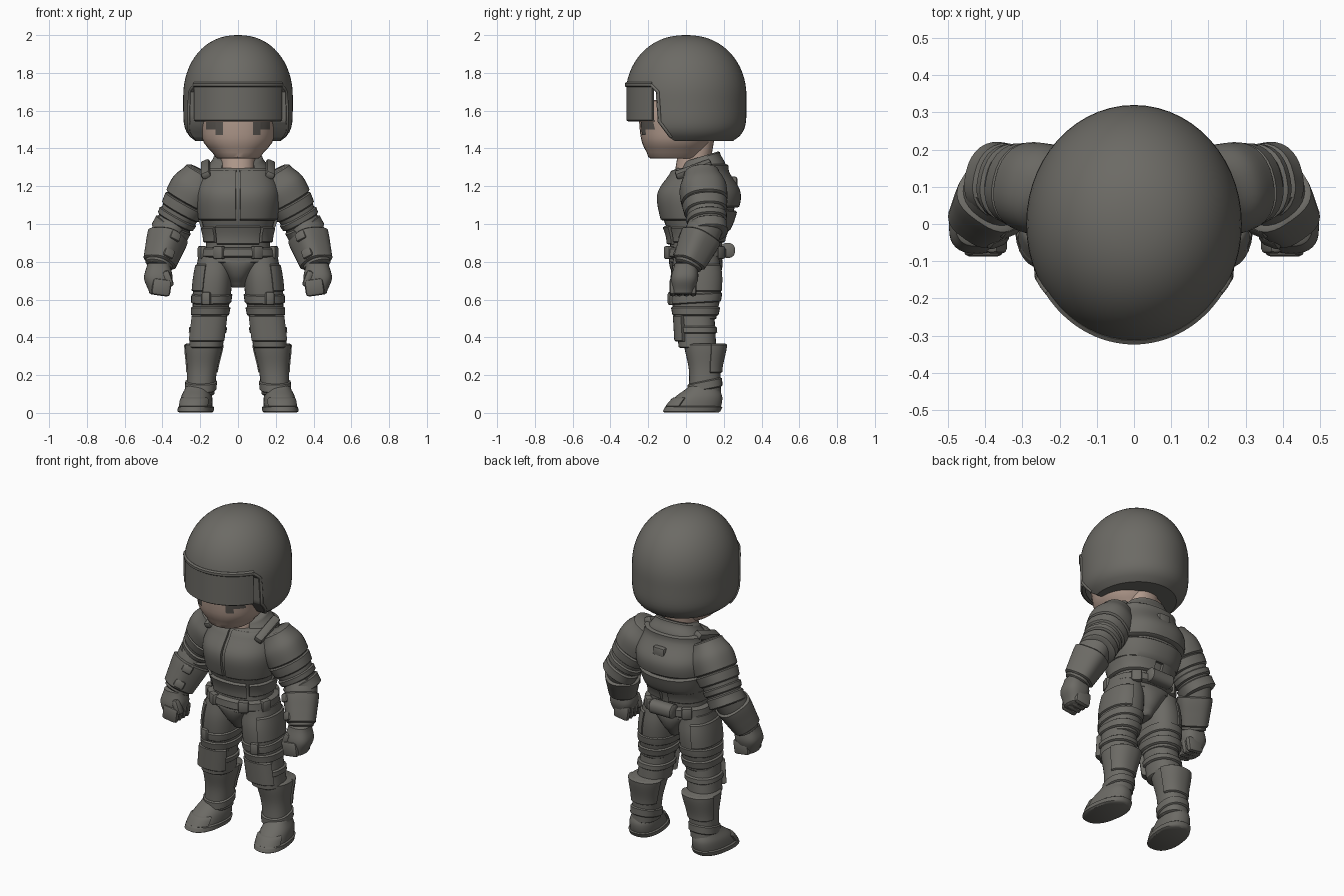
import bpy, bmesh
from math import sin, cos, pi, radians, copysign
from mathutils import Matrix, Vector

if "Cube" in bpy.data.objects:
    bpy.data.objects.remove(bpy.data.objects["Cube"])

FRONT, REAR = (215, 325), (15, 165)
Move = Matrix.Translation
parts = []


def material(name, *rgb):
    m = bpy.data.materials.new(name)
    m.use_nodes = True
    m.diffuse_color = (*rgb, 1)
    m.node_tree.nodes["Principled BSDF"].inputs["Base Color"].default_value = (*rgb, 1)
    return m


GREY = material("armour grey", .15, .145, .13)
SKIN = material("skin", .45, .33, .27)
DARK = material("eye dark", .1, .09, .08)


def spin(degrees, axis):
    return Matrix.Rotation(radians(degrees), 4, axis)


def finish(name, bm, mat=GREY, mirror=False, place=Matrix()):
    bm.transform(place)
    bmesh.ops.recalc_face_normals(bm, faces=bm.faces)
    mesh = bpy.data.meshes.new(name)
    bm.to_mesh(mesh)
    bm.free()
    mesh.materials.append(mat)
    ob = bpy.data.objects.new(name, mesh)
    bpy.context.collection.objects.link(ob)
    if mirror:
        ob.modifiers.new("mirror", "MIRROR").use_mirror_merge = False
    parts.append(ob)
    return ob


def loft(sections, arc=None, wall=.86, sides=32, power=2.3, shear=0):
    """Skin rounded sections (centre, x radius, y radius); an arc makes an open shell."""
    bm = bmesh.new()
    start, end = arc or (0, 360)
    angles = [radians(start + (end - start) * i / sides) for i in range(sides + bool(arc))]
    loop = [(a, 1) for a in angles] + [(a, wall) for a in reversed(angles) if arc]
    rows = []
    for centre, rx, ry in sections:
        row = []
        for a, scale in loop:
            x = copysign(abs(cos(a)) ** (2 / power), cos(a)) * rx * scale
            y = copysign(abs(sin(a)) ** (2 / power), sin(a)) * ry * scale
            row.append(bm.verts.new(centre + Vector((x, y, shear * y))))
        rows.append(row)
    for low, high in zip(rows, rows[1:]):
        for i in range(len(loop)):
            bm.faces.new((low[i - 1], low[i], high[i], high[i - 1]))
    bm.faces.new(rows[0])
    bm.faces.new(rows[-1])
    return bm


def sample(values, t):
    """Smooth curve through evenly spaced values."""
    last = len(values) - 1
    u = min(max(t, 0), 1) * last
    i = min(int(u), max(last - 1, 0))
    f = u - i
    a, b, c, d = [values[min(max(k, 0), last)] for k in range(i - 1, i + 3)]
    return b + f / 2 * (c - a + f * (2 * a - 5 * b + 4 * c - d + f * (3 * (b - c) + d - a)))


def shell(name, part, start, end, out, arc=None, mat=GREY, **look):
    """Stretch of a tube, grown outward, with chamfered rims."""
    at, place = part
    steps = 12 if end - start > .4 else 4
    sections = [at(start + (end - start) * i / steps, out) for i in range(steps + 1)]
    edge, lift = .01, Vector((0, 0, .007))
    rims = [(c + lift * sign, rx - edge, ry - edge)
            for (c, rx, ry), sign in ((sections[0], -1), (sections[-1], 1))]
    sections = [rims[0], *sections, rims[1]]
    paired = (place @ at(0)[0]).x > .01 or bool(arc and sum(arc) % 360 != 180)
    return finish(name, loft(sections, arc, **look), mat, paired, place)


def tube(name, a, b, wide, deep=None, place=Matrix(), **look):
    """Body part from a to b with evenly spaced radii; returns its surface for plates."""
    a, b = Vector(a), Vector(b)

    def at(t, out=0):
        return a + (b - a) * t, sample(wide, t) + out, sample(deep or wide, t) + out
    shell(name, (at, place), 0, 1, 0, **look)
    return at, place


def limb(name, a, b, radii):
    """Tube whose sections stand square to its direction."""
    run = Vector(b) - Vector(a)
    place = Move(a) @ run.to_track_quat("Z", "Y").to_matrix().to_4x4()
    return tube(name, (0, 0, 0), (0, 0, run.length), radii, place=place)


def box(name, place, size, bevel=.012):
    bm = bmesh.new()
    bmesh.ops.create_cube(bm, size=1)
    bm.transform(Matrix.Diagonal((*size, 1)))
    bmesh.ops.bevel(bm, geom=bm.edges[:], offset=bevel, segments=2, affect="EDGES", profile=.5)
    finish(name, bm, mirror=place.translation.x > .01, place=place)


def clip(name, part, t, angle, size, out=.02):
    """Small box sitting on the surface of a tube, facing outward."""
    at, place = part
    centre, rx, ry = at(t, out)
    spot = centre + Vector((rx * cos(radians(angle)), ry * sin(radians(angle)), 0))
    box(name, place @ Move(spot) @ spin(angle - 90, "Z"), size)


# Helmet shell with the face opening cut away
wide, deep, middle = .29, .32, 1.68
levels = [(-.24 * i / 10, 1 - .22 * (i / 10) ** 6) for i in range(10, 0, -1)]
levels += [(.32 * sin(i * pi / 32), cos(i * pi / 32) ** .9) for i in range(16)]
levels.append((.32, .03))
helmet = finish("helmet", loft([(Vector((0, 0, middle + h)), wide * s, deep * s) for h, s in levels],
                               sides=56, power=2))
opening = [(-.5, 1.74), (-.2, 1.74), (-.16, 1.7), (-.15, 1.54), (-.09, 1.46), (0, 1.4), (-.5, 1.4)]
bm = bmesh.new()
side = bm.faces.new([bm.verts.new((-.5, y, z)) for y, z in opening])
grown = bmesh.ops.extrude_face_region(bm, geom=[side])["geom"]
bmesh.ops.translate(bm, vec=(1, 0, 0), verts=[v for v in grown if isinstance(v, bmesh.types.BMVert)])
cutter = finish("opening_cutter", bm)
cut = helmet.modifiers.new("cut", "BOOLEAN")
cut.operation, cut.object, cut.solver = "DIFFERENCE", cutter, "EXACT"
graph = bpy.context.evaluated_depsgraph_get()
helmet.data = bpy.data.meshes.new_from_object(helmet.evaluated_get(graph))
helmet.modifiers.clear()
parts.remove(cutter)
bpy.data.objects.remove(cutter)

# Visor, brow lip and cheek trim
visor = tube("visor", (0, 0, 1.55), (0, 0, 1.73), [.284], [.316], arc=FRONT, wall=.93, power=2)
shell("brow_lip", visor, 1, 1.08, .008, arc=FRONT, wall=.93, power=2)
bpy.context.view_layer.update()
trim = bpy.data.curves.new("cheek_trim", "CURVE")
trim.dimensions, trim.bevel_depth = "3D", .008
path = [Vector((1, *p)).lerp(Vector((1, *q)), i / 4)
        for p, q in zip(opening[1:4], opening[2:5]) for i in range(5)]
hits = [helmet.ray_cast(p + Vector((0, .012, 0)), (-1, 0, 0)) for p in path]
points = [h[1] for h in hits if h[0]]
spline = trim.splines.new("POLY")
spline.points.add(len(points) - 1)
for point, spot in zip(spline.points, points):
    point.co = (*spot, 1)
trim.materials.append(GREY)
trim_object = bpy.data.objects.new("cheek_trim", trim)
bpy.context.collection.objects.link(trim_object)
trim_object.modifiers.new("mirror", "MIRROR")

# Head, neck and eyes
tube("head", (0, -.06, 1.355), (0, -.03, 1.65), [.12, .18, .2, .21, .2], [.14, .18, .2, .21, .2],
     mat=SKIN, power=2.2)
head = parts[-1]
tube("neck", (0, .03, 1.27), (0, .06, 1.45), [.09], mat=SKIN)
bpy.context.view_layer.update()
for name, inner, outer, low in (("eye", .08, .12, 1.47), ("eye_corner", .12, .17, 1.5)):
    bm = bmesh.new()
    bmesh.ops.create_grid(bm, x_segments=4, y_segments=4, size=.5)
    for v in bm.verts:
        x = inner + (outer - inner) * (v.co.x + .5)
        z = low + (1.54 - low) * (v.co.y + .5)
        v.co = head.ray_cast((x, -1, z), (0, 1, 0))[1] - Vector((0, .004, 0))
    finish(name, bm, DARK, True)

# Torso, collar, chest and back plates
torso = tube("torso", (0, .05, .8), (0, .07, 1.29), [.18, .17, .2, .21, .17], [.14, .14, .185, .2, .13])
tube("collar", (0, .07, 1.27), (0, .08, 1.35), [.18, .13], [.14, .1], arc=(-55, 235), wall=.78, shear=.3)
shell("chest_plate", torso, .46, .98, .015, arc=(272, 352))
shell("back_plate", torso, .6, 1.04, .024, arc=REAR, wall=.8)
shell("lower_back_plate", torso, .38, .58, .014, arc=(0, 180), shear=-.1)
clip("back_panel", torso, .85, 90, (.08, .04, .07), .01)
box("shoulder_strap", Move((.17, .04, 1.29)) @ spin(20, "X") @ spin(25, "Y"), (.05, .2, .04))

# Abdomen plates, belt, pouches and pelvis
shell("belly_plate", torso, .2, .37, .02, arc=(236, 304))
shell("waist_plate", torso, .22, .36, .016, arc=(-50, 84))
belt = "belt_buckle", "belt_side_pouch", "belt_rear_clip"
shell("belt", torso, .06, .14, .03)
for name, angle in zip(belt, (300, 340, 50)):
    clip(name, torso, .1, angle, (.06, .04, .07), .026)
tube("rear_canister", (0, 0, -.07), (0, 0, .07), [.04], place=Move((0, .22, .86)) @ spin(90, "Y"))
tube("pelvis", (0, .06, .67), (0, .05, .83), [.04, .07, .12, .19], [.08, .12, .14, .14])

# Arms with shoulder pads, elbow pads and gauntlets
arm = limb("upper_arm", (.19, .08, 1.27), (.35, .115, .98), [.08, .11, .11, .1, .09])
shell("shoulder_pad", arm, 0, .5, .012)
shell("shoulder_cuff", arm, .55, .7, .01)
shell("elbow_band", arm, .8, .88, .01)
shell("elbow_pad", arm, .95, 1.1, .012)
forearm = limb("forearm", (.35, .11, 1), (.42, .01, .78), [.09, .09, .08, .07])
shell("gauntlet", forearm, .3, .92, .01, power=2.8)
for t in (.4, .8):
    clip("gauntlet_clip", forearm, t, 150, (.06, .03, .05), .01)

# Fists
tube("fist", (.425, -.015, .635), (.42, 0, .79), [.045, .075, .06], [.055, .072, .06], power=2.6)
for i in range(4):
    box("finger", Move((.405, .036 * i - .07, .665)) @ spin(-8, "Y"), (.1, .036, .09), .017)
box("thumb", Move((.37, -.055, .71)) @ spin(20, "Y"), (.04, .05, .09), .016)

# Thighs with plates and straps
thigh = tube("thigh", (.15, .05, .5), (.12, .055, .83), [.09, .1, .1, .09], [.11, .13, .135, .12])
shell("thigh_plate", thigh, .45, .85, .008, arc=(-65, 75))
shell("thigh_strap", thigh, .26, .38, .008, shear=.06)
shell("lower_thigh_band", thigh, .06, .17, .01)
clip("thigh_clip", thigh, .32, 285, (.05, .03, .07), .006)

# Knees
knee = tube("knee", (.17, .06, .35), (.15, .05, .52), [.09], [.1])
shell("knee_strap", knee, .45, .6, .01)
shell("knee_pad", knee, .2, .95, .02, arc=FRONT, wall=.78, power=2.6)

# Boots: shaft, calf guard, ankle cuff, foot and sole
shaft = tube("boot_shaft", (.2, .1, .1), (.18, .1, .36), [.075, .08, .1], [.085, .085, .11])
shell("calf_guard", shaft, .45, 1, .008, arc=REAR)
shell("ankle_cuff", shaft, .1, .25, .008, shear=.2)
foot = tube("boot_foot", (0, -.02, .03), (0, .035, .14), [.085, .08, .06], [.145, .125, .08],
            place=Move((.22, .06, 0)) @ spin(8, "Z"))
shell("boot_sole", foot, -.2, 0, .008)
shell("toe_cap", foot, .05, .4, .008, arc=FRONT, wall=.75)

# Smooth shading with sharp creases
for ob in parts:
    ob.select_set(True)
bpy.context.view_layer.objects.active = parts[0]
bpy.ops.object.shade_smooth_by_angle(angle=radians(35))
